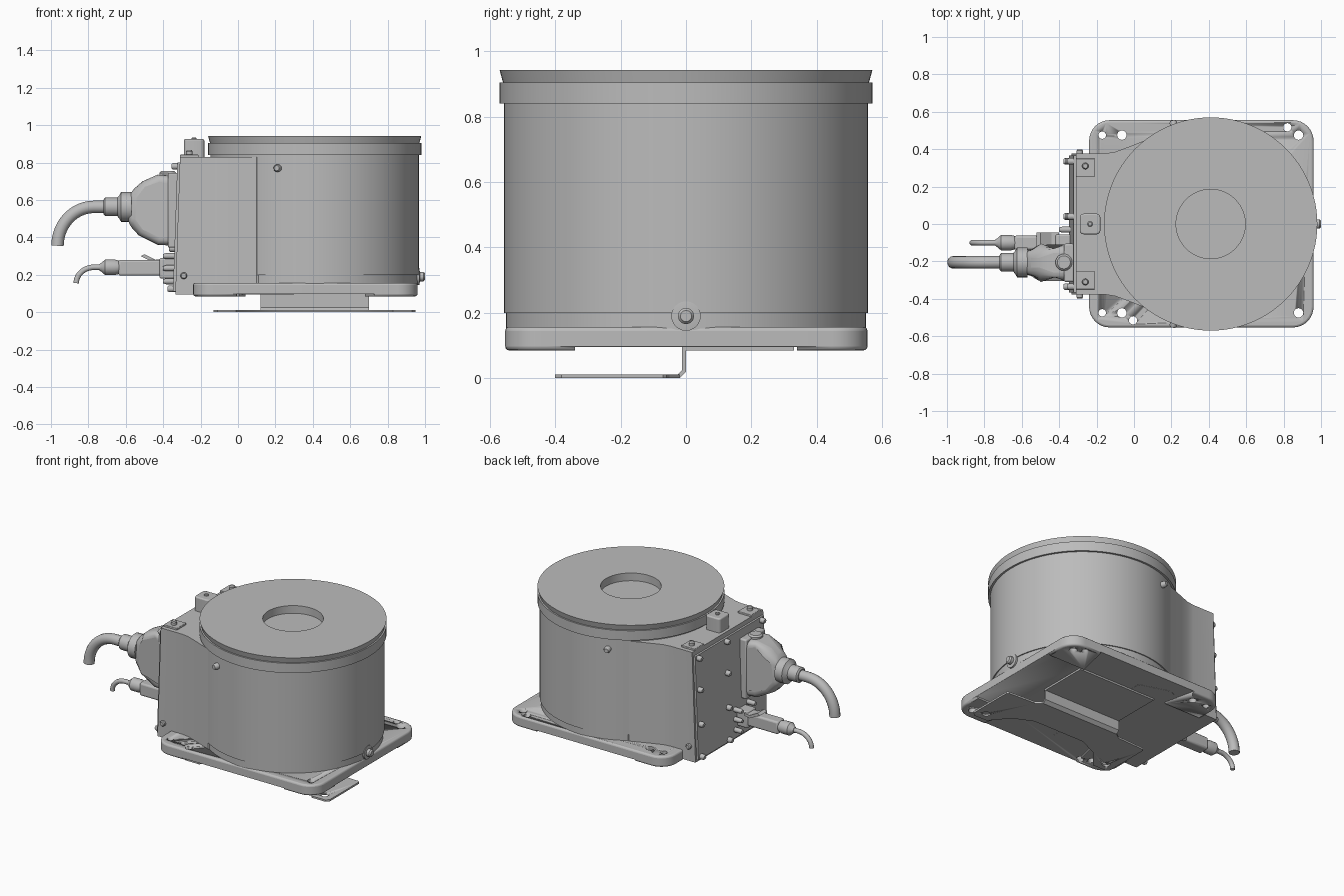
import bpy, bmesh
from math import cos, sin, pi
from mathutils import Vector

if "Cube" in bpy.data.objects:
    bpy.data.objects.remove(bpy.data.objects["Cube"])

grey = bpy.data.materials.new("machine_grey")
grey.use_nodes = True
COLOUR = (0.5, 0.5, 0.5, 1)
grey.diffuse_color = COLOUR
grey.node_tree.nodes["Principled BSDF"].inputs["Base Color"].default_value = COLOUR

CX = 0.41      # drum axis
TILT = 0.034   # lean of the rear face


def add_object(name, mesh):
    mesh.materials.clear()
    mesh.materials.append(grey)
    mesh.shade_smooth()
    mesh.set_sharp_from_angle(angle=0.55)
    obj = bpy.data.objects.new(name, mesh)
    bpy.context.scene.collection.objects.link(obj)
    return obj


def finish(name, bm):
    bmesh.ops.recalc_face_normals(bm, faces=bm.faces[:])
    mesh = bpy.data.meshes.new(name)
    bm.to_mesh(mesh)
    bm.free()
    return add_object(name, mesh)


def bevel(obj, width, segments=3):
    mod = obj.modifiers.new("soft_edges", "BEVEL")
    mod.width, mod.segments = width, segments
    return obj


def prism(name, pts, lo, hi, axis="z", shape=None):
    """Extrude an outline along an axis; shape() may then move each vertex."""
    place = {"z": lambda a, b, h: (a, b, h),
             "y": lambda a, b, h: (a, h, b),
             "x": lambda a, b, h: (h, a, b)}[axis]
    bm = bmesh.new()
    rings = [[bm.verts.new(place(a, b, h)) for a, b in pts] for h in (lo, hi)]
    for ring in rings:
        bm.faces.new(ring)
    for i in range(len(pts)):
        j = (i + 1) % len(pts)
        bm.faces.new((rings[0][i], rings[0][j], rings[1][j], rings[1][i]))
    if shape:
        for v in bm.verts:
            shape(v.co)
    return finish(name, bm)


def box(name, x0, x1, y0, y1, z0, z1, soft=0, shape=None):
    obj = prism(name, [(x0, y0), (x1, y0), (x1, y1), (x0, y1)], z0, z1, shape=shape)
    return bevel(obj, soft) if soft else obj


def rod(name, origin, axis, profile, sides=32):
    """Turned part: profile is a list of (distance along axis, radius)."""
    bm = bmesh.new()
    turn = Vector(axis).to_track_quat("Z", "Y")
    rings = []
    for d, r in profile:
        rings.append([bm.verts.new(Vector(origin) + turn @ Vector(
            (r * cos(2 * pi * k / sides), r * sin(2 * pi * k / sides), d)))
            for k in range(sides)])
    for a, b in zip(rings, rings[1:]):
        for k in range(sides):
            n = (k + 1) % sides
            bm.faces.new((a[k], a[n], b[n], b[k]))
    bm.faces.new(rings[0])
    bm.faces.new(rings[-1])
    return finish(name, bm)


def bolt(name, origin, axis, r=0.018, h=0.03):
    return rod(name, origin, axis, [(-0.02, r), (h * 0.7, r), (h, r * 0.7)], 12)


def rounded_rect(x0, x1, y0, y1, r, n=8):
    pts = []
    for q, (x, y) in enumerate([(x1 - r, y1 - r), (x0 + r, y1 - r),
                                (x0 + r, y0 + r), (x1 - r, y0 + r)]):
        for k in range(n + 1):
            a = (q + k / n) * pi / 2
            pts.append((x + r * cos(a), y + r * sin(a)))
    return pts


def cut(obj, cutter):
    cutter.hide_render = True
    cutter.hide_set(True)
    mod = obj.modifiers.new("cut", "BOOLEAN")
    mod.operation, mod.object, mod.solver = "DIFFERENCE", cutter, "EXACT"


def tube(name, points, r):
    """Cable following a smooth path."""
    curve = bpy.data.curves.new(name + "_path", "CURVE")
    curve.dimensions = "3D"
    curve.bevel_depth, curve.bevel_resolution, curve.use_fill_caps = r, 5, True
    line = curve.splines.new("POLY")
    line.points.add(len(points) - 1)
    for p, co in zip(line.points, points):
        p.co = (*co, 1)
    temp = bpy.data.objects.new(name + "_path", curve)
    bpy.context.scene.collection.objects.link(temp)
    graph = bpy.context.evaluated_depsgraph_get()
    mesh = bpy.data.meshes.new_from_object(temp.evaluated_get(graph))
    bpy.data.objects.remove(temp)
    return add_object(name, mesh)


def bend(x0, x1, y, z0, z1, n=14):
    """Quarter ellipse path from (x0, z0) out and down to (x1, z1)."""
    return [(x0 + (x1 - x0) * sin(k / n * pi / 2), y,
             z1 + (z0 - z1) * cos(k / n * pi / 2)) for k in range(n + 1)]


def lean(co):
    co.x += TILT * (co.z - 0.1)


# Drum with collar, flared rim and shallow centre recess
rod("drum", (CX, 0, 0), (0, 0, 1),
    [(0.13, 0.55), (0.2, 0.55), (0.2, 0.557), (0.84, 0.557), (0.84, 0.57),
     (0.905, 0.57), (0.905, 0.56), (0.942, 0.57), (0.942, 0.185), (0.89, 0.185)], 128)

# Base plate: raised underside between the corner feet, mounting holes
base = prism("base_plate", rounded_rect(-0.24, 0.96, -0.553, 0.555, 0.11), 0.085, 0.157)
bevel(base, 0.012)
q = [(0.74, 0.6), (0.68, 0.34), (1.0, 0.34)]
half = [(1.0, -0.34), (0.68, -0.34), (0.74, -0.6)]
cross = q + half + [(2 * CX - 0.1 - x, y) for x, y in half[::-1] + q[::-1]]
cut(base, prism("underside_cutter", cross, 0.05, 0.096))
holes = [(0.88, 0.475, 0.025), (0.88, -0.475, 0.025), (0.82, 0.517, 0.022),
         (-0.17, 0.475, 0.02), (-0.17, -0.475, 0.02), (-0.065, 0.475, 0.025),
         (-0.065, -0.475, 0.025), (-0.005, -0.515, 0.022)]
for x, y, r in holes:
    cut(base, rod("hole_cutter", (x, y, 0), (0, 0, 1), [(0.05, r), (0.3, r)], 20))

# Support bracket under the base: upper flange, web and spreading foot
prism("bracket_flange", [(0.33, 0.084), (0.33, 0.097), (-0.012, 0.097), (-0.012, 0.025),
                         (-0.025, 0.012), (-0.06, 0.012), (-0.06, 0), (-0.02, 0),
                         (0, 0.02), (0, 0.084)], 0.12, 0.70, "x")
side = [(0.70, -0.02), (0.74, -0.05), (0.94, -0.06), (0.95, -0.07), (0.95, -0.38),
        (0.93, -0.4), (0.83, -0.4), (0.73, -0.28), (0.6, -0.22)]
foot = prism("bracket_foot", side + [(2 * CX - x, y) for x, y in side[::-1]], 0, 0.012)
for s in (-1, 1):
    cut(foot, rod("foot_hole_cutter", (CX + s * 0.475, -0.34, 0), (0, 0, 1),
                  [(-0.05, 0.025), (0.05, 0.025)], 20))

# Rear housing blending tangentially into the drum
flank = [(-0.335, 0.378), (-0.15, 0.378), (-0.1, 0.386), (-0.03, 0.412),
         (0.1, 0.463), (0.3, 0.4)]


def lean_back(co):
    if co.x < -0.3:
        lean(co)


prism("rear_housing", flank + [(x, -y) for x, y in flank[::-1]], 0.095, 0.83,
      shape=lean_back)
box("rear_panel", -0.348, -0.33, -0.365, 0.365, 0.11, 0.80, shape=lean)
for y in (-0.335, 0.04, 0.335):
    for z in (0.125, 0.34, 0.57, 0.78):
        if y > 0 or z in (0.125, 0.78):
            bolt("panel_bolt", (-0.348 + TILT * (z - 0.1), y, z), (-1, 0, 0))
for s in (-1, 1):
    bolt("housing_side_bolt", (-0.29, s * 0.378, 0.195), (0, s, 0), 0.018, 0.02)
    box("top_pad", -0.31, -0.21, s * 0.3 - 0.05, s * 0.3 + 0.05, 0.82, 0.842, 0.004)
    bolt("top_pad_bolt", (-0.26, s * 0.31, 0.842), (0, 0, 1), 0.018, 0.025)
    # Pins on the flanks of the drum
    bolt("drum_pin", (0.215, s * 0.52, 0.77), (-0.35 * 0.7, s, 0), 0.02, 0.035)

# Top stop block
bevel(prism("stop_block", rounded_rect(-0.29, -0.18, -0.055, 0.055, 0.02, 4), 0.82, 0.925), 0.008)
bolt("stop_block_bolt", (-0.235, 0, 0.92), (0, 0, 1), 0.014, 0.014)

# Plug at the foot of the drum
rod("plug_boss", (0.94, 0, 0.19), (1, 0, 0), [(0, 0.045), (0.03, 0.045), (0.032, 0.028)], 24)
bolt("drain_plug", (0.97, 0, 0.19), (1, 0, 0), 0.025, 0.03)

# Large power connector hood, tapering to its gland
MY = -0.205


def taper(co):
    if co.x < -0.5:
        co.y = MY + (co.y - MY) * 0.72


hood = [(-0.33, 0.73), (-0.43, 0.735), (-0.51, 0.70), (-0.585, 0.635), (-0.595, 0.48),
        (-0.53, 0.41), (-0.43, 0.36), (-0.33, 0.355)]
bevel(prism("power_connector_hood", hood, MY - 0.1, MY + 0.095, "y", taper), 0.045, 4)
box("power_connector_flange", -0.375, -0.32, MY - 0.105, MY + 0.1, 0.345, 0.745, 0.01)
rod("power_connector_knob", (-0.375, MY, 0.7), (0, 0, 1),
    [(0, 0.045), (0.045, 0.045), (0.055, 0.035)], 24)
rod("power_gland", (-0.57, MY, 0.563), (-1, 0, 0),
    [(0, 0.08), (0.055, 0.08), (0.065, 0.062), (0.075, 0.05), (0.14, 0.05), (0.148, 0.04)], 24)
tube("power_cable", [(-0.70, MY, 0.563)] + bend(-0.77, -0.965, MY, 0.563, 0.355), 0.034)

# Small signal connector with latch and cable
SY = -0.1
box("signal_socket", -0.42, -0.32, SY - 0.05, SY + 0.045, 0.18, 0.29, 0.01)
box("signal_connector", -0.64, -0.40, SY - 0.038, SY + 0.038, 0.195, 0.28, 0.012)
prism("signal_latch", [(-0.52, 0.3), (-0.5, 0.29), (-0.44, 0.26), (-0.40, 0.27),
                       (-0.40, 0.285), (-0.44, 0.28), (-0.5, 0.31)],
      SY - 0.02, SY + 0.055, "y")
rod("signal_gland", (-0.63, SY, 0.24), (-1, 0, 0),
    [(0, 0.034), (0.03, 0.042), (0.08, 0.042), (0.1, 0.024), (0.11, 0.018)], 20)
tube("signal_cable", [(-0.72, SY, 0.24)] + bend(-0.77, -0.865, SY, 0.24, 0.155), 0.015)
for y in (SY - 0.07, SY + 0.07):
    for z in (0.165, 0.235, 0.30):
        bolt("socket_stud", (-0.345, y, z), (-1, 0, 0), 0.016, 0.055)
